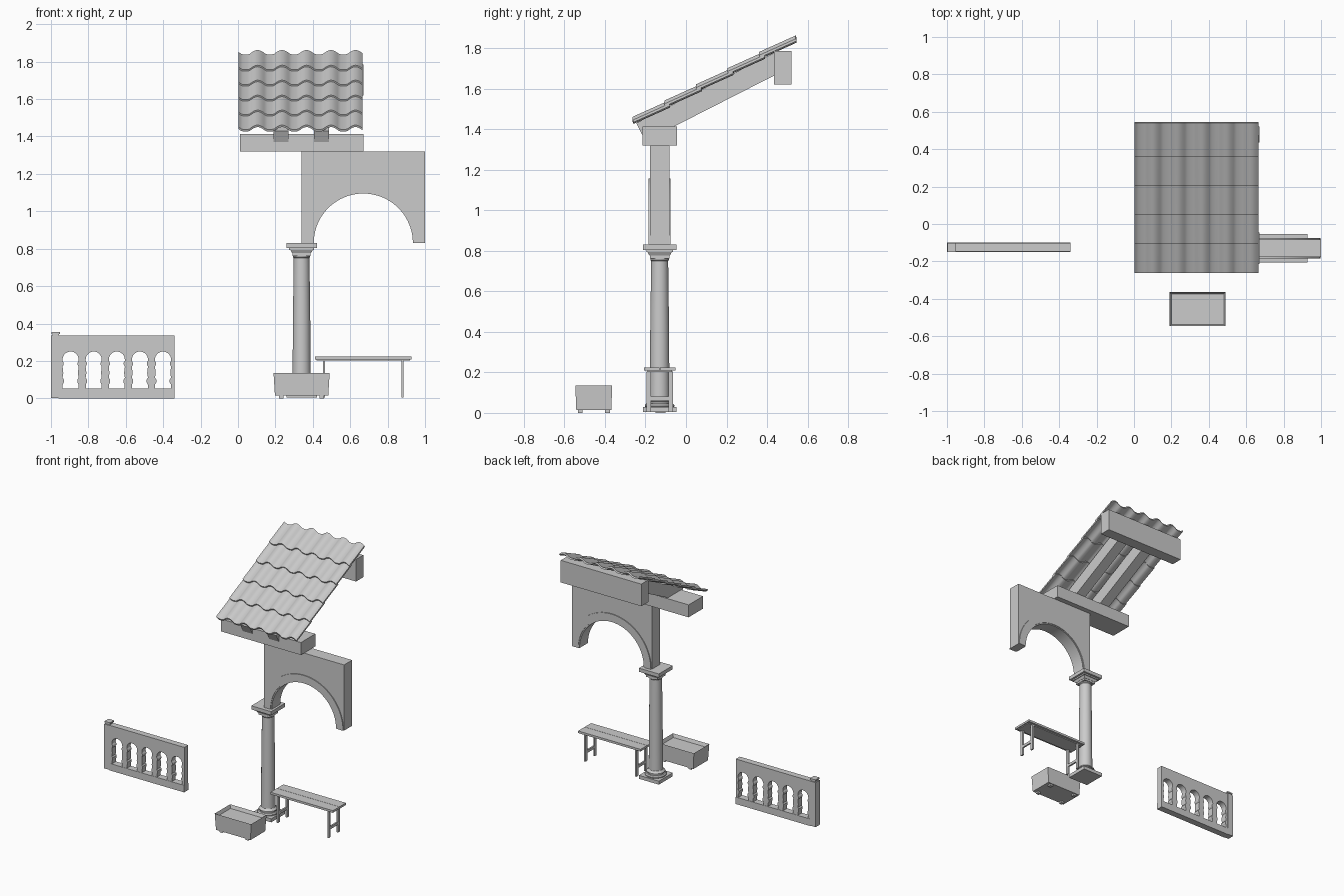
import bpy, bmesh, math
from mathutils import Matrix

if "Cube" in bpy.data.objects:
    bpy.data.objects.remove(bpy.data.objects["Cube"])

Y = -0.13  # centre line of the colonnade


def finish(name, bm):
    bmesh.ops.recalc_face_normals(bm, faces=bm.faces)
    me = bpy.data.meshes.new(name)
    bm.to_mesh(me)
    bm.free()
    ob = bpy.data.objects.new(name, me)
    bpy.context.collection.objects.link(ob)
    return ob


def add_box(bm, x, y, z, taper=1.0):
    """Box from three (min, max) ranges; taper scales the bottom."""
    geo = bmesh.ops.create_cube(bm, size=1)['verts']
    cx, cy = sum(x) / 2, sum(y) / 2
    for v in geo:
        s = taper if v.co.z < 0 else 1
        v.co = (cx + v.co.x * (x[1] - x[0]) * s, cy + v.co.y * (y[1] - y[0]) * s,
                z[1] if v.co.z > 0 else z[0])


def boxes(name, *specs):
    bm = bmesh.new()
    for s in specs:
        add_box(bm, *s)
    return finish(name, bm)


def prism(name, loops, mid, depth, side=False):
    """Extrude outlines (with holes) drawn in xz, or in yz when side is set."""
    cu = bpy.data.curves.new(name, 'CURVE')
    cu.dimensions, cu.fill_mode, cu.extrude = '2D', 'BOTH', depth / 2
    for loop in loops:
        sp = cu.splines.new('POLY')
        sp.points.add(len(loop) - 1)
        for p, (a, b) in zip(sp.points, loop):
            p.co = (a, b, 0, 1)
        sp.use_cyclic_u = True
    ob = bpy.data.objects.new(name, cu)
    bpy.context.collection.objects.link(ob)
    ob.rotation_euler = (math.pi / 2, 0, math.pi / 2 if side else 0)
    ob.location = (mid, 0, 0) if side else (0, mid, 0)
    bpy.ops.object.select_all(action='DESELECT')
    ob.select_set(True)
    bpy.context.view_layer.objects.active = ob
    bpy.ops.object.convert(target='MESH')
    bm = bmesh.new()
    bm.from_mesh(ob.data)
    bmesh.ops.remove_doubles(bm, verts=bm.verts, dist=1e-5)
    bmesh.ops.recalc_face_normals(bm, faces=bm.faces)
    bm.to_mesh(ob.data)
    bm.free()


def arc(cx, cz, r, n, flip=False):
    pts = [(cx + r * math.cos(math.pi * i / n), cz + r * math.sin(math.pi * i / n))
           for i in range(n + 1)]
    return pts[::-1] if flip else pts


# Balustrade panel: five arched openings with turned-looking sides
wave = [(0.042, 0.052), (0.042, 0.075), (0.036, 0.085), (0.036, 0.1), (0.043, 0.11),
        (0.039, 0.135), (0.043, 0.17), (0.037, 0.18), (0.037, 0.19), (0.043, 0.2)]
holes = []
for i in range(5):
    c = -0.895 + 0.1235 * i
    holes.append([(c + w, z) for w, z in wave] + arc(c, 0.207, 0.043, 14)
                 + [(c - w, z) for w, z in reversed(wave)])
prism("balustrade_arcade",
      [[(-0.96, 0.03), (-0.34, 0.03), (-0.34, 0.335), (-0.96, 0.335)]] + holes, -0.125, 0.046)
boxes("balustrade_bottom_rail", ((-0.96, -0.34), (-0.15, -0.10), (0, 0.052)))
boxes("balustrade_post", ((-1, -0.953), (-0.15, -0.10), (0.003, 0.335)),
      ((-0.992, -0.958), (-0.143, -0.107), (0.33, 0.345)),
      ((-0.998, -0.952), (-0.149, -0.101), (0.345, 0.355)))

# Column shaft with moulded round base
prof = [(0, 0.025), (0.066, 0.025), (0.073, 0.032), (0.073, 0.039), (0.066, 0.046),
        (0.058, 0.047), (0.058, 0.053), (0.064, 0.056), (0.064, 0.061), (0.055, 0.066),
        (0.049, 0.075), (0.0475, 0.22), (0.0465, 0.4), (0.042, 0.75), (0.046, 0.755),
        (0.046, 0.765), (0, 0.765)]
bm = bmesh.new()
vs = [bm.verts.new((r, 0, z)) for r, z in prof]
es = [bm.edges.new(p) for p in zip(vs, vs[1:])]
bmesh.ops.spin(bm, geom=vs + es, axis=(0, 0, 1), cent=(0, 0, 0), steps=32, angle=math.tau)
bmesh.ops.remove_doubles(bm, verts=bm.verts, dist=1e-5)
bmesh.ops.transform(bm, matrix=Matrix.Translation((0.34, Y, 0)), verts=bm.verts)
finish("column_shaft", bm)


def square(h, z0, z1, taper=1.0):
    return ((0.34 - h, 0.34 + h), (Y - h, Y + h), (z0, z1), taper)


boxes("column_plinth", square(0.082, 0.004, 0.03))
boxes("column_capital", square(0.082, 0.803, 0.83), square(0.066, 0.793, 0.805),
      square(0.061, 0.776, 0.795, 0.82), square(0.048, 0.762, 0.778))

# Arched wall with stepped trim
AX, AZ = 0.67, 0.83
prism("arch_wall", [[(0.34, AZ), (0.34, 1.32), (1, 1.32), (1, AZ)] + arc(AX, AZ, 0.275, 40)],
      Y, 0.095)
for nm, r0, r1, d in (("arch_trim", 0.273, 0.326, 0.108), ("arch_inner_lip", 0.265, 0.276, 0.099)):
    prism(nm, [arc(AX, AZ, r1, 40) + arc(AX, AZ, r0, 40, True)], Y, d)

# Roof timbers
boxes("eaves_beam", ((0.01, 0.67), (-0.215, -0.045), (1.32, 1.413)))
boxes("ridge_beam", ((0.005, 0.67), (0.435, 0.52), (1.62, 1.785)))
for i, x in enumerate((0.23, 0.447)):
    prism(f"rafter_{i + 1}", [[(-0.245, 1.43), (0.45, 1.784), (0.45, 1.672), (-0.2, 1.341)]],
          x, 0.08, True)


# Roof tiles: five overlapping rows of rolled sheets
def tile_height(x):
    t = (x - 0.105 + 0.0654) % 0.1308 - 0.0654
    u = abs(t) / 0.043
    return 0.021 * math.cos(u * math.pi / 2) if u < 1 else -0.003 * math.sin(
        math.pi * min(1, (abs(t) - 0.043) / 0.045))


N = 90
for row in range(5):
    bm = bmesh.new()
    y0, z0 = -0.258 + 0.156 * row, 1.429 + 0.08 * row
    rings = []
    for i in range(N + 1):
        x = 0.004 + 0.661 * i / N
        h = tile_height(x)
        rings.append([bm.verts.new((x, y0 + dy, z0 + h + dz)) for dy, dz in
                      ((0, 0), (0.18, 0.081), (0.175, 0.092), (-0.005, 0.011))])
    for a, b in zip(rings, rings[1:]):
        for k in range(4):
            bm.faces.new((a[k], b[k], b[(k + 1) % 4], a[(k + 1) % 4]))
    bm.faces.new(rings[0])
    bm.faces.new(rings[-1])
    finish(f"roof_tile_row_{row + 1}", bm)

# Bench: plank seat on two H-shaped leg frames
boxes("bench_seat", ((0.412, 0.928), (-0.206, -0.131), (0.208, 0.224)),
      ((0.412, 0.928), (-0.129, -0.053), (0.208, 0.224)),
      ((0.42, 0.92), (-0.19, -0.07), (0.202, 0.21)))
for nm, x in (("left", 0.46), ("right", 0.88)):
    xs = (x - 0.006, x + 0.006)
    boxes(f"bench_{nm}_legs", (xs, (-0.195, -0.172), (0.004, 0.205)),
          (xs, (-0.087, -0.064), (0.004, 0.205)), (xs, (-0.175, -0.085), (0.062, 0.082)))

# Planter: tapered tub, sunken soil and four feet
bm = bmesh.new()
add_box(bm, (0.19, 0.49), (-0.546, -0.364), (0.014, 0.135), 0.95)
top = [f for f in bm.faces if all(v.co.z > 0.1 for v in f.verts)]
bmesh.ops.inset_region(bm, faces=top, thickness=0.014)
for v in top[0].verts:
    v.co.z = 0.11
finish("planter_tub", bm)
boxes("planter_feet", *[((x - 0.012, x + 0.012), (y - 0.012, y + 0.012), (0, 0.016))
                        for x in (0.232, 0.448) for y in (-0.522, -0.388)])

# Smooth shading with crisp edges
bpy.ops.object.select_all(action='SELECT')
bpy.context.view_layer.objects.active = bpy.context.selected_objects[0]
bpy.ops.object.shade_smooth_by_angle(angle=math.radians(30))
